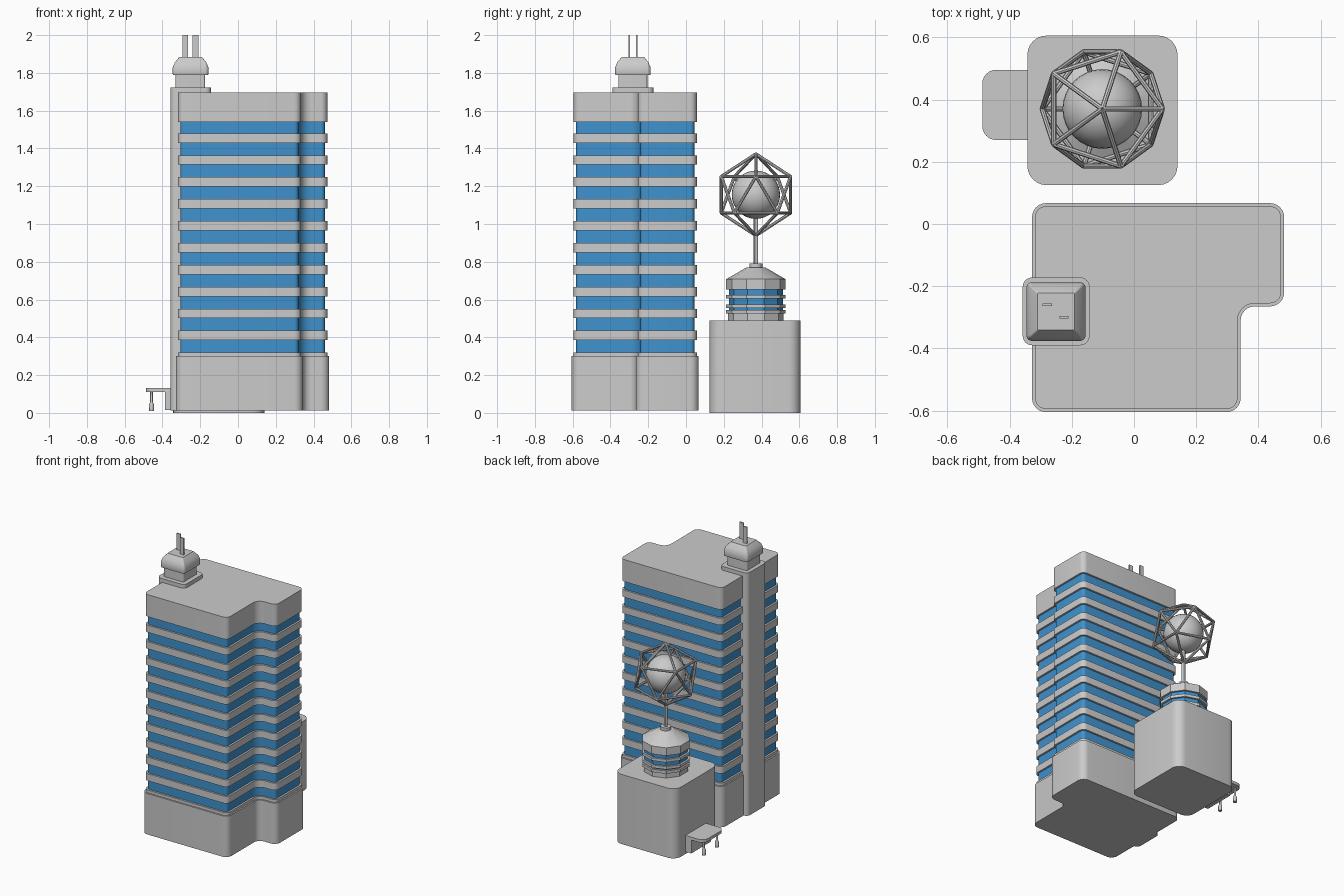
import bpy, bmesh, math
from mathutils import Vector

if "Cube" in bpy.data.objects:
    bpy.data.objects.remove(bpy.data.objects["Cube"])

blue = bpy.data.materials.new("window_blue")
blue.diffuse_color = (0.05, 0.29, 0.62, 1)
blue.use_nodes = True
blue.node_tree.nodes["Principled BSDF"].inputs["Base Color"].default_value = blue.diffuse_color


def finish(bm, name, mat=None):
    bmesh.ops.recalc_face_normals(bm, faces=bm.faces)
    for f in bm.faces:
        f.smooth = True
    for e in bm.edges:
        e.smooth = len(e.link_faces) == 2 and e.calc_face_angle(0) < math.radians(30)
    me = bpy.data.meshes.new(name)
    bm.to_mesh(me)
    bm.free()
    ob = bpy.data.objects.new(name, me)
    bpy.context.collection.objects.link(ob)
    if mat:
        me.materials.append(mat)
    return ob


def loft(name, sections, mat=None):
    """Skin a stack of (outline, z) sections and cap both ends."""
    bm = bmesh.new()
    rings = [[bm.verts.new((x, y, z)) for x, y in o] for o, z in sections]
    for a, b in zip(rings, rings[1:]):
        for i in range(len(a)):
            j = (i + 1) % len(a)
            bm.faces.new((a[i], a[j], b[j], b[i]))
    bm.faces.new(rings[0][::-1])
    bm.faces.new(rings[-1])
    return finish(bm, name, mat)


def fillet(points, n=6):
    """Right-angled polygon of (x, y, radius) with rounded corners."""
    out = []
    for i, (x, y, r) in enumerate(points):
        p = Vector((x, y))
        u = (Vector(points[i - 1][:2]) - p).normalized()
        v = (Vector(points[(i + 1) % len(points)][:2]) - p).normalized()
        if r <= 0:
            out.append(p)
            continue
        c = p + (u + v) * r
        for k in range(n + 1):
            t = math.pi / 2 * k / n
            out.append(c - v * r * math.cos(t) - u * r * math.sin(t))
    return out


def rect(x0, x1, y0, y1, r, d=0):
    r2 = max(r - d, 0.004) if r else 0
    return fillet([(x0 + d, y0 + d, r2), (x1 - d, y0 + d, r2),
                   (x1 - d, y1 - d, r2), (x0 + d, y1 - d, r2)])


def tower_outline(d):
    r = 0.045 - d
    x0, x1, xn, y0, y1, yn = -0.328 + d, 0.483 - d, 0.343 - d, -0.605 + d, 0.067 - d, -0.265 + d
    return fillet([(x0, y0, r), (xn, y0, r), (xn, yn, 0.045 + d),
                   (x1, yn, r), (x1, y1, r), (x0, y1, r)])


def ngon(cx, cy, r, n, phase=0):
    return [(cx + r * math.cos(phase + math.tau * i / n),
             cy + r * math.sin(phase + math.tau * i / n)) for i in range(n)]


def prism(name, outline, z0, z1, mat=None):
    return loft(name, [(outline, z0), (outline, z1)], mat)


def strut(bm, a, b, r, n=8):
    d = b - a
    m = d.to_track_quat('Z', 'Y').to_matrix().to_4x4()
    m.translation = (a + b) / 2
    bmesh.ops.create_cone(bm, cap_ends=True, segments=n, radius1=r, radius2=r,
                          depth=d.length, matrix=m)


# Main tower: plinth, window core, floor bands, parapet
prism("tower_base", tower_outline(0), 0.012, 0.30)
prism("tower_base_trim", tower_outline(0.01), 0.30, 0.32)
prism("tower_windows", tower_outline(0.023), 0.31, 1.56, blue)
for i in range(10):
    z = 0.41 + 0.1161 * i
    prism(f"floor_band_{i + 1}", tower_outline(0.01), z - 0.025, z + 0.025)
prism("tower_parapet", tower_outline(0.01), 1.54, 1.695)

# Lift shaft with roof turret and antennas
prism("lift_shaft", rect(-0.358, -0.143, -0.39, -0.172, 0.03), 0.012, 1.722)
prism("turret_neck", rect(-0.33, -0.175, -0.358, -0.205, 0.008), 1.72, 1.80)
loft("turret_head", [(rect(-0.346, -0.156, -0.376, -0.187, 0.018, d), z)
                     for d, z in ((0.002, 1.79), (0, 1.797), (0, 1.828),
                                  (0.012, 1.856), (0.035, 1.884))])
for i, (x, y) in enumerate(((-0.279, -0.26), (-0.225, -0.30))):
    prism(f"antenna_{i + 1}", rect(x - 0.015, x + 0.015, y - 0.004, y + 0.004, 0), 1.88, 2.0)

# Annex block
prism("annex_block", rect(-0.343, 0.14, 0.125, 0.606, 0.062), 0, 0.49)

# Ten-sided drum with window strips and roof
CX, CY = -0.102, 0.37


def deca(r):
    return ngon(CX, CY, r, 10, math.pi / 2)


prism("drum_windows", deca(0.143), 0.485, 0.66, blue)
prism("drum_base", deca(0.147), 0.487, 0.527)
for i, z in enumerate((0.535, 0.565, 0.615)):
    prism(f"drum_ring_{i + 1}", deca(0.157), z - 0.01, z + 0.01)
loft("drum_roof", [(deca(0.157), 0.652), (deca(0.157), 0.708), (deca(0.05), 0.77)])
prism("roof_cap", ngon(CX, CY, 0.034, 20), 0.765, 0.79)

# Mast, sphere and icosahedral cage
CZ, R = 1.155, 0.216
prism("mast", ngon(CX, CY, 0.012, 12), 0.785, 1.05)
bm = bmesh.new()
bmesh.ops.create_uvsphere(bm, u_segments=32, v_segments=16, radius=0.128)
bmesh.ops.translate(bm, verts=bm.verts, vec=(CX, CY, CZ))
finish(bm, "globe")

c = Vector((CX, CY, CZ))
pts = [c + Vector((0, 0, R)), c - Vector((0, 0, R))]
for s in (1, -1):
    for i in range(5):
        a = math.tau * i / 5 + (0 if s > 0 else math.pi)
        pts.append(c + R * Vector((0.8944 * math.cos(a), 0.8944 * math.sin(a), 0.4472 * s)))
bm = bmesh.new()
for i, p in enumerate(pts):
    for q in pts[i + 1:]:
        if (p - q).length < R * 1.2:
            strut(bm, p, q, 0.0085)
finish(bm, "globe_cage")

# Entrance canopy with doorway and two posts
canopy = fillet([(-0.488, 0.27, 0.045), (-0.33, 0.27, 0), (-0.33, 0.496, 0), (-0.488, 0.496, 0.045)])
prism("canopy_roof", canopy, 0.11, 0.131)
prism("entrance_wall", rect(-0.387, -0.33, 0.272, 0.494, 0), 0.015, 0.112)
for i, y in enumerate((0.31, 0.456)):
    loft(f"canopy_post_{i + 1}", [(ngon(-0.458, y, r, 12), z) for r, z in
                                  ((0.013, 0.01), (0.013, 0.045), (0.007, 0.058), (0.007, 0.112))])
